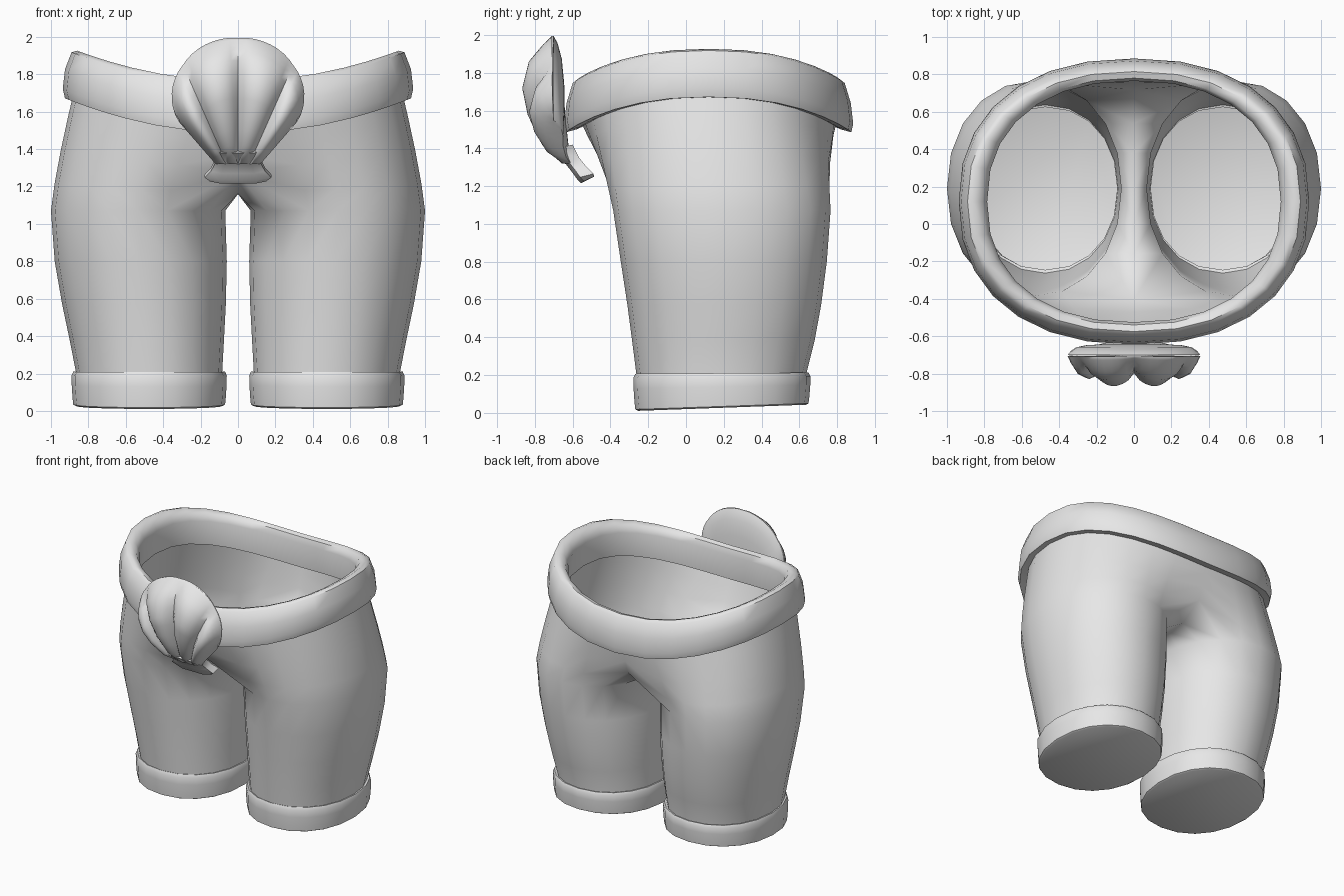
import bpy, bmesh, math
from math import sin, cos, pi, radians

if "Cube" in bpy.data.objects:
    bpy.data.objects.remove(bpy.data.objects["Cube"])

grey = bpy.data.materials.new("plain grey")
grey.diffuse_color = (0.8, 0.8, 0.8, 1)
grey.use_nodes = True
grey.node_tree.nodes["Principled BSDF"].inputs["Base Color"].default_value = grey.diffuse_color


def finish(name, verts, faces, mirror=False, angle=40):
    me = bpy.data.meshes.new(name)
    me.from_pydata(verts, [], faces)
    bm = bmesh.new()
    bm.from_mesh(me)
    bmesh.ops.remove_doubles(bm, verts=bm.verts, dist=0.0005)
    bmesh.ops.recalc_face_normals(bm, faces=bm.faces)
    bm.to_mesh(me)
    bm.free()
    me.materials.append(grey)
    ob = bpy.data.objects.new(name, me)
    bpy.context.collection.objects.link(ob)
    if mirror:
        mod = ob.modifiers.new("mirror", 'MIRROR')
        mod.use_clip = True
    bpy.ops.object.select_all(action='DESELECT')
    bpy.context.view_layer.objects.active = ob
    ob.select_set(True)
    bpy.ops.object.shade_smooth_by_angle(angle=radians(angle))
    return ob


def loft(rings, closed_rows=False, caps=(False, False)):
    n = len(rings[0])
    verts = [p for r in rings for p in r]
    faces = []
    rows = len(rings)
    for j in range(rows if closed_rows else rows - 1):
        a, b = j * n, ((j + 1) % rows) * n
        faces += [(a + i, a + (i + 1) % n, b + (i + 1) % n, b + i) for i in range(n)]
    if caps[0]:
        faces.append(tuple(range(n)))
    if caps[1]:
        faces.append(tuple(range((rows - 1) * n, rows * n)))
    return verts, faces


def spow(v, e):
    return math.copysign(abs(v) ** e, v)


def interp(table, t):
    for (a, *p), (b, *q) in zip(table, table[1:]):
        if t <= b:
            k = (t - a) / (b - a)
            return [x + (y - x) * k for x, y in zip(p, q)]
    return list(table[-1][1:])


def waist(t, rx, ry, z):
    # squarish oval, raised at the hips
    x = rx * spow(cos(t), 0.88)
    return (x, 0.12 + ry * spow(sin(t), 0.88), z + 0.165 * (x / 0.87) ** 2)


# --- Shorts: one leg and half the hips, mirrored ---
N = 20
half = 6                                     # outer columns each side of the hip
cols = list(range(-half, half + 1))
inner = list(range(half + 1, N - half))      # columns facing the other leg
# z, inner x, outer x, front y, back y
LEG = [(0.10, .085, .855, -.25, .63), (0.20, .085, .865, -.262, .635),
       (0.38, .075, .90, -.285, .68), (0.57, .065, .94, -.31, .715),
       (0.80, .06, .98, -.345, .745), (1.07, .068, 1.0, -.385, .765)]
verts, faces = [], []
for z, xi, xo, yf, yb in LEG:
    for k in range(N):
        t = 2 * pi * k / N
        verts.append(((xi + xo) / 2 + (xo - xi) / 2 * spow(cos(t), .95),
                      (yf + yb) / 2 + (yb - yf) / 2 * spow(sin(t), .95), z))
for j in range(len(LEG) - 1):
    faces += [(j * N + k, j * N + (k + 1) % N, (j + 1) * N + (k + 1) % N, (j + 1) * N + k)
              for k in range(N)]
top = (len(LEG) - 1) * N
# hip rows: blend from the leg oval to the waist oval
hips = []
for f, z in ((0.22, 1.2), (0.5, 1.33), (0.78, 1.46), (1.0, 1.57)):
    row = []
    for c in [-half - 1] + cols + [half + 1]:
        w = waist(c / (half + 1) * pi / 2, .875, .68, 1.55)
        if abs(c) > half:
            y0 = -.30 if c < 0 else .66
            p = (0, y0 + (w[1] - y0) * f ** .6, 1.19 + (w[2] - 1.19) * f)
        else:
            l = verts[top + c % N]
            p = (l[0] + (w[0] - l[0]) * f ** 1.25, l[1] + (w[1] - l[1]) * f,
                 l[2] + (w[2] - l[2]) * f)
        row.append(len(verts))
        verts.append(p)
    hips.append(row)
for a, b in zip(hips, hips[1:]):
    faces += [(a[i], a[i + 1], b[i + 1], b[i]) for i in range(len(a) - 1)]
faces += [(top + c % N, top + (c + 1) % N, hips[0][i + 2], hips[0][i + 1])
          for i, c in enumerate(cols[:-1])]
# crotch strip between the legs
mid = [hips[0][-1]]
for k in inner[1:-1]:
    mid.append(len(verts))
    verts.append((0, verts[top + k][1], 1.16))
mid.append(hips[0][0])
faces += [(top + inner[i], top + inner[i + 1], mid[i + 1], mid[i]) for i in range(len(inner) - 1)]
faces.append((top + half, top + half + 1, hips[0][-1], hips[0][-2]))
faces.append((top + N - half, hips[0][1], hips[0][0], top + N - half - 1))
finish("shorts", verts, faces, mirror=True, angle=60)

# --- Waistband: closed section swept round the waist ---
BAND = [(.885, .70, 1.50), (.925, .755, 1.485), (.937, .765, 1.53), (.925, .752, 1.64),
        (.89, .72, 1.745), (.86, .695, 1.765), (.81, .66, 1.755), (.785, .645, 1.71),
        (.80, .655, 1.52)]
M = 28
finish("waistband", *loft([[waist(2 * pi * k / M, *s) for k in range(M)] for s in BAND], True),
       angle=50)

# --- Leg cuffs: scale about the leg centre, height; the hem rises to the back ---
CUFF = [(.96, .01), (.99, .018), (1.0, .06), (1.01, .13), (1.012, .185), (.99, .207), (.94, .20)]
rings = []
for s, z in CUFF:
    ring = []
    for k in range(N):
        t = 2 * pi * k / N
        y = .19 + .463 * s * spow(sin(t), .93)
        lift = .035 * (y + .28) / .93 * (1 - z / .25)
        ring.append((.475 + .41 * s * spow(cos(t), .93), y, z + lift))
    rings.append(ring)
finish("leg_cuffs", *loft(rings, caps=(True, False)), mirror=True, angle=50)

# --- Shell buckle: four ribs fanning up from the hinge ---
# v, rim y, rib crest y
DEPTH = [(0, -.61, -.66), (.15, -.635, -.765), (.4, -.65, -.845), (.62, -.65, -.875),
         (.82, -.66, -.84), (.94, -.68, -.765), (1, -.70, -.71)]
U = 32
rings = []
for v in (0, .08, .15, .27, .4, .52, .62, .72, .82, .89, .94, .98, 1):
    rim, crest = interp(DEPTH, v)
    front, back = [], []
    for i in range(U + 1):
        u = -1 + 2 * i / U
        t = radians(115) * u
        rib = abs(sin(2 * pi * u)) ** .7
        grow = 1 - .015 * (1 - rib)
        x = .12 * u + v * (.355 * sin(t) * grow - .12 * u)
        z = 1.32 + v * (1.68 + .32 * cos(t) * grow - 1.32)
        d = (1 - u ** 6) * (.66 + .34 * rib) * (1 - .15 * abs(u))
        front.append((x, rim + (crest - rim) * d, z))
        if 0 < i < U:
            back.append((x, rim + .015 * (1 - u * u) * (1 - v), z))
    rings.append(front + back[::-1])
finish("shell", *loft(rings, caps=(True, True)), angle=50)

# --- Shell hinge: small flared tab under the fan ---
# half width, front (y, z), back (y, z)
TAB = [(.15, -.72, 1.38, -.60, 1.42), (.12, -.635, 1.315, -.565, 1.35),
       (.145, -.60, 1.27, -.525, 1.30), (.178, -.575, 1.235, -.49, 1.265),
       (.15, -.555, 1.215, -.485, 1.25)]
rings = []
for w, yf, zf, yb, zb in TAB:
    rings.append([(-w, yf + .015, zf + .012), (-w * .6, yf, zf), (w * .6, yf, zf),
                  (w, yf + .015, zf + .012), (w, yb, zb), (-w, yb, zb)])
finish("shell_hinge", *loft(rings, caps=(True, True)), angle=45)
